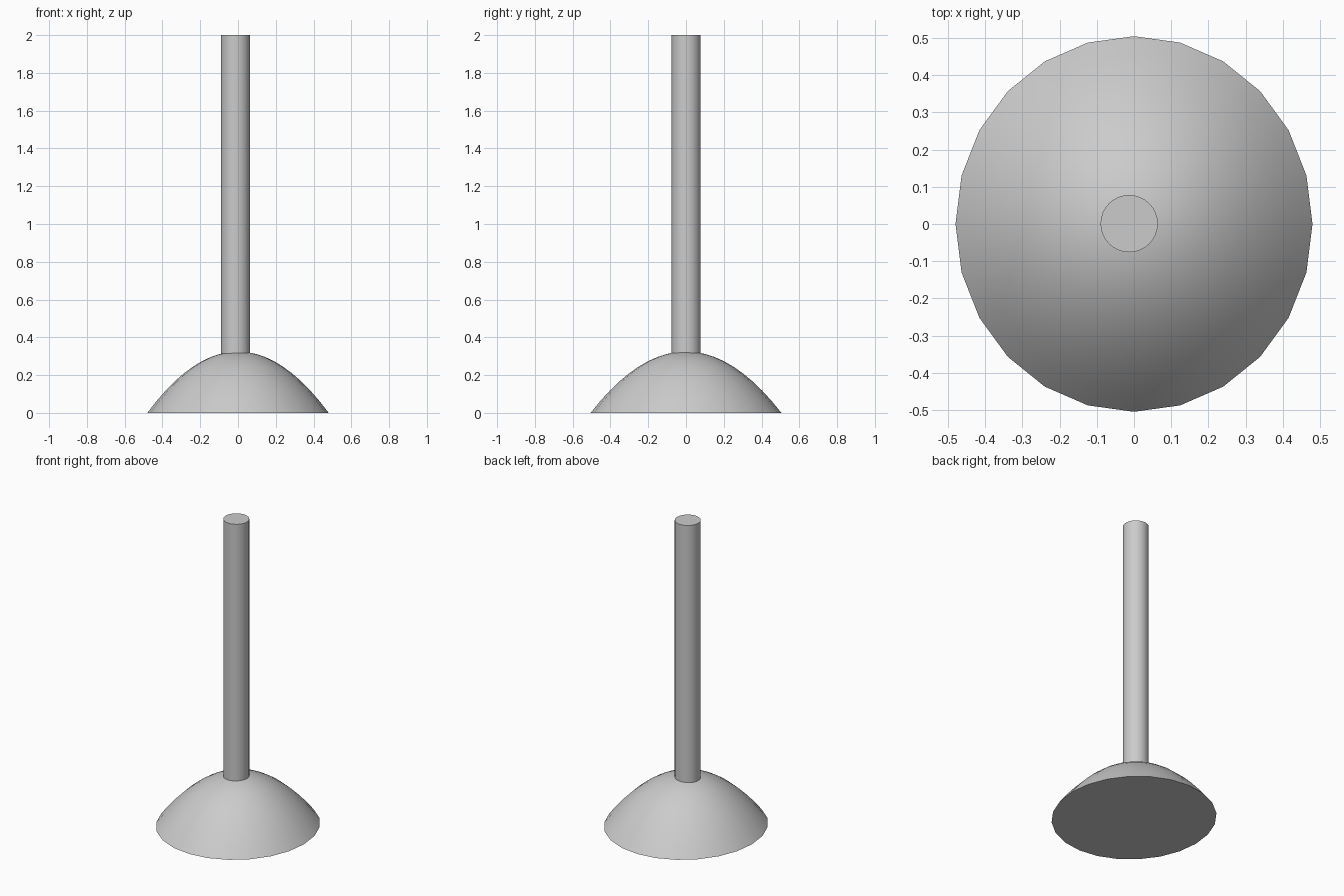
import bpy, bmesh
from math import sin, cos, pi, radians

cube = bpy.data.objects.get("Cube")
if cube:
    bpy.data.objects.remove(cube, do_unlink=True)

GREY = (0.6, 0.6, 0.6, 1)
mat = bpy.data.materials.new("plain_grey")
mat.use_nodes = True
mat.diffuse_color = GREY
mat.node_tree.nodes["Principled BSDF"].inputs["Base Color"].default_value = GREY


def finish(obj):
    obj.data.materials.append(mat)
    bpy.ops.object.select_all(action='DESELECT')
    obj.select_set(True)
    bpy.context.view_layer.objects.active = obj
    bpy.ops.object.shade_smooth_by_angle(angle=radians(35))


# Domed cup: parabolic profile swept round a slightly oval rim, closed below
SIDES, RINGS = 24, 10
RX, RY, HEIGHT = 0.48, 0.505, 0.325
bm = bmesh.new()
rings = []
for i in range(RINGS):
    t = 1 - i / RINGS
    z = HEIGHT * (1 - t * t)
    rings.append([bm.verts.new((RX * t * cos(2 * pi * k / SIDES),
                                RY * t * sin(2 * pi * k / SIDES), z))
                  for k in range(SIDES)])
apex = bm.verts.new((0, 0, HEIGHT))
for k in range(SIDES):
    n = (k + 1) % SIDES
    for low, high in zip(rings, rings[1:]):
        bm.faces.new((low[k], low[n], high[n], high[k]))
    bm.faces.new((rings[-1][k], rings[-1][n], apex))
bm.faces.new(rings[0][::-1])
mesh = bpy.data.meshes.new("cup")
bm.to_mesh(mesh)
bm.free()
cup = bpy.data.objects.new("cup", mesh)
bpy.context.collection.objects.link(cup)
finish(cup)

# Straight handle, set a little off centre and sunk into the cup
BOTTOM, TOP = 0.29, 2.0
bpy.ops.mesh.primitive_cylinder_add(vertices=32, radius=0.077, depth=TOP - BOTTOM,
                                    location=(-0.013, 0.001, (TOP + BOTTOM) / 2))
handle = bpy.context.object
handle.name = "handle"
finish(handle)
